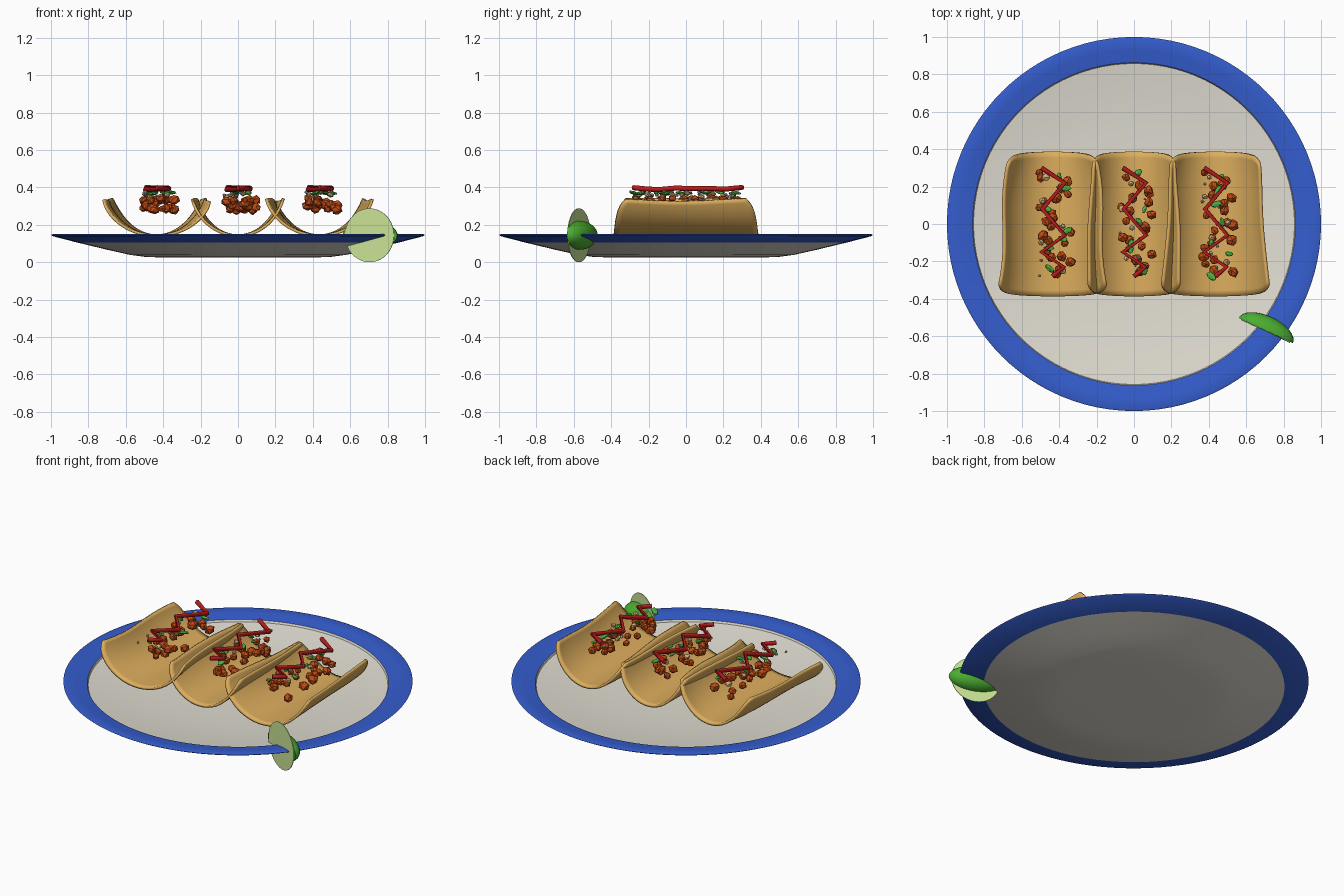
import bpy, bmesh, math, random
from mathutils import Matrix, Vector

if "Cube" in bpy.data.objects:
    bpy.data.objects.remove(bpy.data.objects["Cube"], do_unlink=True)
random.seed(11)


def material(name, r, g, b):
    m = bpy.data.materials.new(name)
    m.diffuse_color = (r, g, b, 1)
    m.use_nodes = True
    bsdf = next(n for n in m.node_tree.nodes if n.type == 'BSDF_PRINCIPLED')
    bsdf.inputs["Base Color"].default_value = (r, g, b, 1)
    return m


CREAM = material("cream glaze", .76, .73, .65)
BLUE = material("blue glaze", .035, .11, .62)
TORTILLA = material("golden tortilla", .72, .42, .11)
MEAT = material("orange brown meat", .52, .07, .008)
SAUCE = material("red sauce", .50, .012, .012)
LEAF = material("herb green", .07, .43, .05)
ONION = material("tan onion", .62, .42, .20)
CRUMB = material("grey crumb", .45, .45, .48)
RIND = material("lime rind", .07, .42, .03)
FLESH = material("lime flesh", .60, .79, .31)


def finish(name, bm, *mats, smooth=True):
    me = bpy.data.meshes.new(name)
    bm.to_mesh(me)
    bm.free()
    for m in mats:
        me.materials.append(m)
    ob = bpy.data.objects.new(name, me)
    bpy.context.collection.objects.link(ob)
    if smooth:
        me.shade_smooth()
        me.set_sharp_from_angle(angle=math.radians(35))
    return ob


# Plate: one lathed profile, blue outside the rim step
bm = bmesh.new()
profile = [(0, .07), (.3, .075), (.52, .084), (.7, .1), (.858, .122), (.863, .134),
           (.93, .144), (.99, .15), (1, .146), (.99, .139), (.862, .106),
           (.7, .067), (.58, .04), (.5, .029), (.4, .025), (0, .025)]
verts = [bm.verts.new((r, 0, z)) for r, z in profile]
edges = [bm.edges.new(pair) for pair in zip(verts, verts[1:])]
bmesh.ops.spin(bm, geom=verts + edges, cent=(0, 0, 0), axis=(0, 0, 1),
               angle=math.tau, steps=96, use_merge=True)
bmesh.ops.remove_doubles(bm, verts=bm.verts, dist=1e-4)
bmesh.ops.recalc_face_normals(bm, faces=bm.faces)
for f in bm.faces:
    inner = min(v.co.xy.length for v in f.verts)
    f.material_index = 1 if inner > .86 else 0
finish("plate", bm, CREAM, BLUE)


# Folded tortilla: a curved sheet, rounded corners, narrower at the back
def tortilla(name, cx, half_width, taper, phase):
    bm = bmesh.new()
    nu, nv = 32, 24
    rows = []
    for i in range(nu + 1):
        u = 2 * i / nu - 1
        row = []
        for j in range(nv + 1):
            v = 2 * j / nv - 1
            y = v * (.387 - .025 * u * u - .04 * u ** 8)
            wide = half_width * (1 - .12 * y - taper * y ** 3
                                 + .025 * math.sin(9 * y + phase))
            a = u * 1.22
            x = cx + wide * math.sin(a) / math.sin(1.22)
            rise = .192 + .008 * math.sin(7 * y + phase + u)
            z = .142 + rise * (1 - math.cos(a)) / (1 - math.cos(1.22))
            row.append(bm.verts.new((x, y, z)))
        rows.append(row)
    for a, b in zip(rows, rows[1:]):
        for j in range(nv):
            bm.faces.new((a[j], b[j], b[j + 1], a[j + 1]))
    ob = finish(name, bm, TORTILLA)
    solid = ob.modifiers.new("thickness", 'SOLIDIFY')
    solid.thickness = .015
    solid.offset = 0


# Scattered fillings: small jittered lumps
def scatter(name, mat, cx, count, size, stretch, spread, low, high):
    bm = bmesh.new()
    for k in range(count):
        y = -.28 + .56 * (k + random.random()) / count
        pos = Vector((cx + random.uniform(-spread, spread), y,
                      random.uniform(low, high)))
        s = size * random.uniform(.75, 1.25)
        turn = Matrix.Rotation(random.uniform(0, math.tau), 4, 'Z')
        tilt = Matrix.Rotation(random.uniform(-.4, .4), 4, 'X')
        scale = Matrix.Diagonal((*[s * d for d in stretch], 1))
        lump = bmesh.ops.create_icosphere(
            bm, subdivisions=1, radius=1,
            matrix=Matrix.Translation(pos) @ turn @ tilt @ scale)
        for v in lump["verts"]:
            v.co += (v.co - pos) * random.uniform(-.12, .12)
    finish(name, bm, mat, smooth=False)


# Sauce drizzle: a bevelled zigzag curve
def drizzle(name, cx):
    path = [(-.06, .30), (.065, .22), (-.055, .08), (.065, -.06),
            (-.06, -.15), (.06, -.23), (0, -.28)]
    cu = bpy.data.curves.new(name, 'CURVE')
    cu.dimensions = '3D'
    cu.bevel_depth = .0135
    cu.bevel_resolution = 2
    cu.use_fill_caps = True
    sp = cu.splines.new('POLY')
    sp.points.add(len(path) - 1)
    for p, (x, y) in zip(sp.points, path):
        p.co = (cx + x, y, .394 + .006 * math.cos(y * 20), 1)
    cu.materials.append(SAUCE)
    bpy.context.collection.objects.link(bpy.data.objects.new(name, cu))


for side, cx, half, taper, phase in (("right", -.435, .262, 1.5, 0),
                                     ("middle", 0, .235, .3, 2),
                                     ("left", .435, .256, 1.5, 4)):
    tortilla(side + "_tortilla", cx, half, taper, phase)
    drizzle(side + "_sauce", cx)
    scatter(side + "_meat", MEAT, cx + .01, 22, .026, (1, 1.1, .95), .085, .275, .345)
    scatter(side + "_herbs", LEAF, cx + .025, 7, .029, (.55, 1, .3), .06, .365, .38)
    scatter(side + "_onion", ONION, cx, 5, .018, (1, 1.1, .8), .07, .35, .37)
    scatter(side + "_crumbs", CRUMB, cx, 7, .009, (1, 1.1, 1), .08, .355, .38)

# Lime wedge: half ellipsoid of rind behind a round slice
place = Matrix.Translation((.705, -.57, .144)) @ Matrix.Rotation(math.radians(-25), 4, 'Z')
bm = bmesh.new()
bmesh.ops.create_uvsphere(bm, u_segments=32, v_segments=16, radius=1,
                          matrix=Matrix.Diagonal((.16, .078, .077, 1)))
bmesh.ops.bisect_plane(bm, geom=bm.verts[:] + bm.edges[:] + bm.faces[:], dist=1e-5,
                       plane_co=(0, 0, 0), plane_no=(0, -1, 0), clear_outer=True)
bmesh.ops.holes_fill(bm, edges=[e for e in bm.edges if e.is_boundary], sides=0)
bmesh.ops.recalc_face_normals(bm, faces=bm.faces)
finish("lime_rind", bm, RIND).matrix_world = place

bm = bmesh.new()
bmesh.ops.create_cone(bm, cap_ends=True, segments=40, radius1=.144, radius2=.144,
                      depth=.004, matrix=Matrix.Translation((0, -.003, 0))
                      @ Matrix.Rotation(math.pi / 2, 4, 'X'))
finish("lime_slice", bm, FLESH).matrix_world = place
